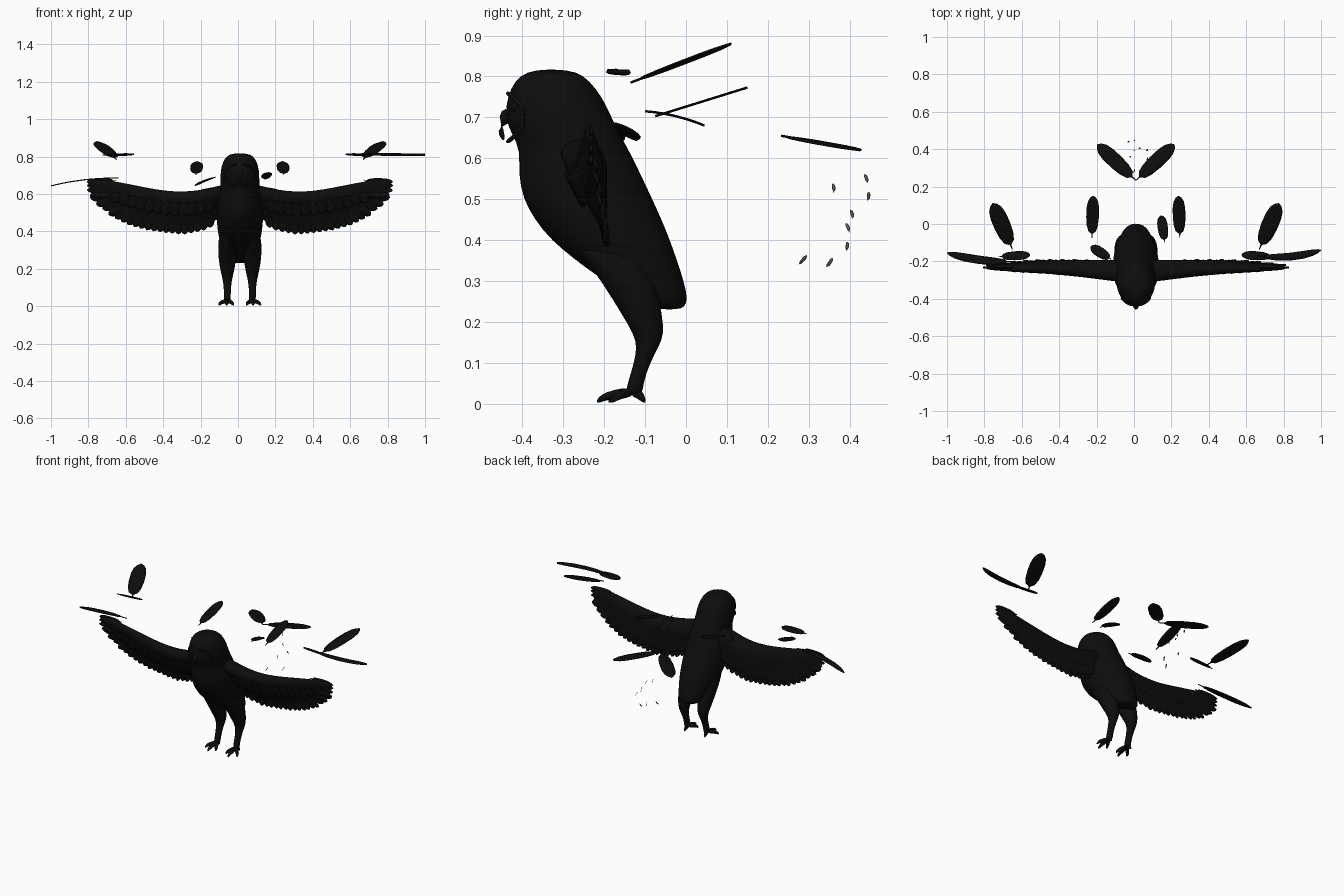
import bpy, bmesh, math, random
from mathutils import Vector

random.seed(4)
if "Cube" in bpy.data.objects:
    bpy.data.objects.remove(bpy.data.objects["Cube"], do_unlink=True)

CX = 0.01  # centre line of the bird


def material(name, value):
    m = bpy.data.materials.new(name)
    m.use_nodes = True
    col = (value, value, value, 1)
    m.diffuse_color = col
    node = m.node_tree.nodes["Principled BSDF"]
    node.inputs["Base Color"].default_value = col
    node.inputs["Roughness"].default_value = 0.9
    return m


BLACK = material("soft black plumage", 0.004)
GREY = material("grey down", 0.1)


def skin(name, rings, mat=BLACK, subdiv=0):
    """Closed surface through a list of equal-length rings."""
    bm = bmesh.new()
    loops = [[bm.verts.new(p) for p in ring] for ring in rings]
    n = len(loops[0])
    for a, b in zip(loops, loops[1:]):
        for i in range(n):
            j = (i + 1) % n
            bm.faces.new((a[i], a[j], b[j], b[i]))
    bm.faces.new(loops[0])
    bm.faces.new(loops[-1])
    bmesh.ops.recalc_face_normals(bm, faces=bm.faces)
    me = bpy.data.meshes.new(name)
    bm.to_mesh(me)
    bm.free()
    me.materials.append(mat)
    me.polygons.foreach_set("use_smooth", [True] * len(me.polygons))
    ob = bpy.data.objects.new(name, me)
    bpy.context.collection.objects.link(ob)
    if subdiv:
        ob.modifiers.new("Smooth", "SUBSURF").levels = subdiv
    return ob


def oval(c, u, v, n=12):
    return [c + u * math.cos(2 * math.pi * i / n) + v * math.sin(2 * math.pi * i / n) for i in range(n)]


def column(name, rows, cx, subdiv=1):
    """Rows of (z, front y, back y, half width)."""
    rings = [oval(Vector((cx, (f + b) / 2, z)), Vector((w, 0, 0)), Vector((0, (b - f) / 2, 0)), 20)
             for z, f, b, w in rows]
    return skin(name, rings, subdiv=subdiv)


def tube(name, pts, radii):
    pts = [Vector(p) for p in pts]
    rings = []
    for i, p in enumerate(pts):
        d = (pts[min(i + 1, len(pts) - 1)] - pts[max(i - 1, 0)]).normalized()
        u = d.cross(Vector((0, 0, 1))).normalized()
        rings.append(oval(p, u * radii[i], d.cross(u) * radii[i], 8))
    return skin(name, rings, subdiv=1)


def feather(name, base, tip, width, normal=(0, 0, 1), bend=0.0, side_bend=0.0, mat=BLACK, thick=0.003):
    """Quill, broad vane and rounded end, along base to tip."""
    base, tip = Vector(base), Vector(tip)
    d = (tip - base).normalized()
    u = d.cross(Vector(normal)).normalized()
    n = u.cross(d)
    rings = []
    for t, w in ((0, .05), (.1, .1), (.16, .6), (.3, .88), (.5, 1), (.72, .98), (.87, .8), (.96, .45), (1, .08)):
        arc = 4 * t * (1 - t)
        c = base.lerp(tip, t) + n * bend * arc + u * side_bend * arc
        rings.append(oval(c, u * width * w / 2, n * thick, 8))
    return skin(name, rings, mat)


# Head, torso and tail in one sweep
column("body", [
    (.817, -.345, -.315, .02), (.812, -.39, -.265, .058), (.79, -.42, -.235, .083),
    (.75, -.438, -.203, .1), (.7, -.446, -.18, .106), (.655, -.425, -.158, .105),
    (.62, -.407, -.138, .108), (.56, -.412, -.108, .122), (.5, -.4, -.08, .126),
    (.45, -.372, -.057, .125), (.4, -.332, -.037, .12), (.35, -.27, -.02, .11),
    (.31, -.215, -.007, .095), (.27, -.15, .003, .08), (.245, -.1, .003, .065),
    (.23, -.07, -.01, .05)], CX)

# Hooked beak
tube("beak", [(CX, -.425, .715), (CX, -.448, .695), (CX, -.455, .67), (CX, -.445, .642)],
     [.02, .02, .013, .002])

# Raised rim of the facial disc
for s, label in ((1, "left"), (-1, "right")):
    rim = [(CX + s * (.012 + .07 * math.sin(a)), -.437 + .045 * math.sin(a) ** 2, .7 + .06 * math.cos(a))
           for a in [math.pi * i / 8 for i in range(9)]]
    tube(label + "_face_rim", rim, [.006] * 9)
    bpy.ops.mesh.primitive_uv_sphere_add(segments=16, ring_count=10, radius=.016,
                                         location=(CX + s * .045, -.412, .725))
    eye = bpy.context.object
    eye.name = label + "_eye"
    eye.data.materials.append(BLACK)
    bpy.ops.object.shade_smooth()

# Wing stations: x, top z, bottom z, top y, bottom y, half thickness
STATIONS = [
    (.05, .665, .48, -.27, -.2, .062), (.12, .645, .46, -.262, -.2, .062),
    (.2, .625, .425, -.257, -.2, .055), (.3, .615, .405, -.25, -.195, .048),
    (.4, .62, .415, -.245, -.195, .042), (.5, .638, .43, -.242, -.195, .035),
    (.6, .658, .46, -.242, -.2, .027), (.7, .676, .515, -.24, -.21, .02),
    (.775, .683, .57, -.238, -.22, .014), (.805, .668, .62, -.236, -.228, .006)]


def station(x):
    for a, b in zip(STATIONS, STATIONS[1:]):
        if x <= b[0]:
            t = (x - a[0]) / (b[0] - a[0])
            return [p + (q - p) * t for p, q in zip(a, b)]
    return STATIONS[-1]


def wing(s, label):
    rings = []
    for x, zt, zb, yt, yb, th in STATIONS:
        top, low = Vector((CX + s * x, yt, zt)), Vector((CX + s * x, yb, zb))
        front = [(0, 0), (.06, .6), (.2, 1), (.4, .85), (.7, .4), (.92, .15), (1, 0)]
        ring = [top.lerp(low, t) - Vector((0, th * k, 0)) for t, k in front]
        ring += [top.lerp(low, t) + Vector((0, th * k * .9, 0)) for t, k in front[-2:0:-1]]
        rings.append(ring)
    skin(label + "_wing", rings, subdiv=1)
    # Flight feathers hang from the inner wing and fan outwards at the tip
    for i in range(20):
        f = i / 19
        x = .16 + .63 * f
        _, zt, zb, yt, yb, th = station(x)
        lean = .17 * max(0, f - .25)
        _, zt0, zb0, yt0, yb0, _ = station(x - lean)
        drop = .022 if f < .85 else .012
        feather(label + "_flight_feather", (CX + s * (x - lean), (yt0 + yb0) / 2, (zt0 + zb0) / 2),
                (CX + s * (x + .012 * f), yb + .004 * (i % 2), zb - drop), .05, (0, 1, .2), thick=.005)
    # Short coverts laid over the front and the back
    for i in range(12):
        x = .18 + .045 * i
        _, zt, zb, yt, yb, th = station(x)
        for face in (-1, 1):
            feather(label + "_covert", (CX + s * (x - .03), yt + face * th * .7, zt - .06),
                    (CX + s * x, (yt + yb) / 2 + face * th * .6, (zt + zb) / 2 - .03),
                    .055, (0, 1, .2), thick=.004)
    # Rounded primaries at the wing tip
    for z in (.665, .645, .62, .595):
        feather(label + "_tip_feather", (CX + s * .66, -.235, z + .005),
                (CX + s * (.818 - .8 * (.65 - z) ** 2 - max(0, .62 - z) * .6), -.232, z), .035, (0, 1, 0), thick=.005)


def leg(s, label):
    cx = CX + s * .067
    column(label + "_leg", [
        (.4, -.28, -.12, .03), (.36, -.25, -.1, .05), (.28, -.195, -.07, .05), (.22, -.158, -.058, .043),
        (.17, -.128, -.053, .032), (.14, -.12, -.066, .025), (.1, -.127, -.088, .019),
        (.05, -.143, -.105, .018), (.02, -.15, -.105, .019)], cx)
    # Three toes forward, one back, each ending in a claw
    for dx, y in ((-.032, -.19), (.004, -.218), (.045, -.185), (.004, -.1)):
        mid = (-.13 + y) / 2
        tube(label + "_toe", [(cx, -.13, .03), (cx + s * dx * .55, mid, .024),
                              (cx + s * dx * .9, y + (.012 if y < -.12 else -.008), .015), (cx + s * dx, y, .003)],
             [.014, .012, .01, .003])


for s, label in ((1, "left"), (-1, "right")):
    wing(s, label)
    leg(s, label)
    # Loose feathers that float in matching pairs
    feather(label + "_high_feather", (CX + s * .66, -.135, .785), (CX + s * .765, .11, .88), .09)
    feather(label + "_near_feather", (CX + s * .235, -.075, .703), (CX + s * .228, .15, .773), .068)
    feather(label + "_far_feather", (CX, .233, .655), (CX + s * .205, .425, .62), .08)
    feather(label + "_small_feather", (CX + s * .735, -.175, .808), (CX + s * .565, -.165, .812), .05, (0, .3, 1))

# Single loose feathers
feather("left_long_feather", (.66, -.17, .812), (1, -.14, .81), .042, side_bend=.02, thick=.007)
feather("right_long_feather", (-.64, -.2, .685), (-1, -.155, .643), .045, bend=.012, side_bend=-.015)
feather("left_back_feather", (.165, -.1, .715), (.145, .045, .68), .055, bend=.006)
feather("right_back_feather", (-.12, -.19, .69), (-.23, -.12, .645), .055, bend=.004)

# Tiny drifting down feathers
for x, y, z in ((-.02, .36, .527), (-.03, .44, .55), (0, .445, .507), (.03, .405, .463),
                (.07, .395, .43), (0, .393, .385), (0, .285, .352), (.07, .35, .345)):
    a = random.uniform(-1, 1)
    h = Vector((.006 * a, .008 * a + .003, .011))
    c = Vector((x, y, z))
    feather("down_feather", c - h, c + h, .009, (1, .4, 0), bend=.003, mat=GREY, thick=.001)
